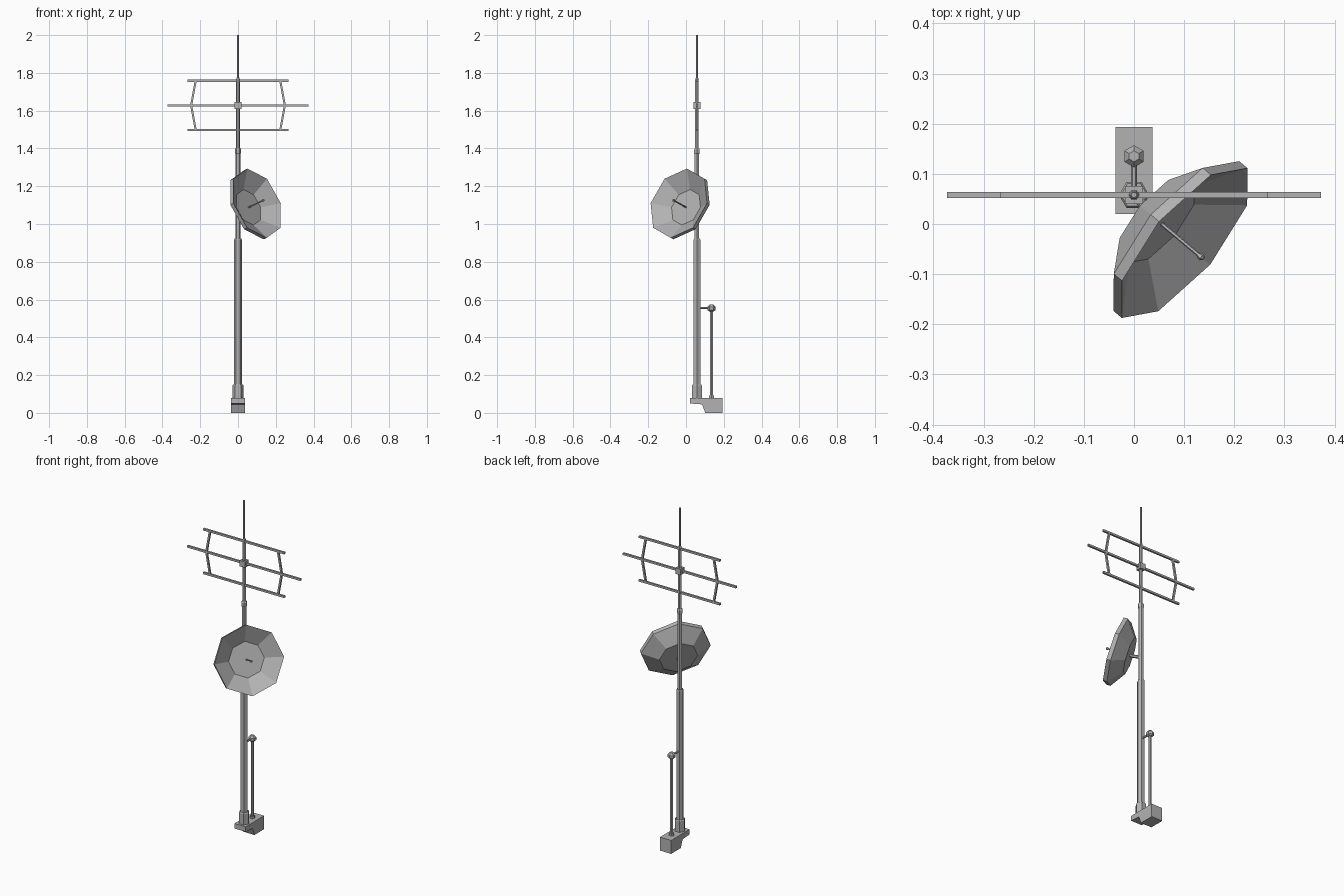
import bpy, bmesh, math
from mathutils import Vector, Matrix

cube = bpy.data.objects.get("Cube")
if cube:
    bpy.data.objects.remove(cube, do_unlink=True)

# Single painted-metal material
metal = bpy.data.materials.new("grey_metal")
metal.use_nodes = True
GREY = (0.45, 0.45, 0.45, 1)
metal.diffuse_color = GREY
metal.node_tree.nodes["Principled BSDF"].inputs["Base Color"].default_value = GREY


def finish(name, bm):
    bmesh.ops.recalc_face_normals(bm, faces=bm.faces)
    mesh = bpy.data.meshes.new(name)
    bm.to_mesh(mesh)
    bm.free()
    mesh.materials.append(metal)
    obj = bpy.data.objects.new(name, mesh)
    bpy.context.collection.objects.link(obj)
    return obj


def lathe(name, rings, matrix, sides=6, phase=0.0):
    """Capped, faceted solid from (height, radius) rings along local z."""
    bm = bmesh.new()
    loops = []
    for h, r in rings:
        angles = [phase + math.tau * i / sides for i in range(sides)]
        loops.append([bm.verts.new(matrix @ Vector((r * math.cos(a), r * math.sin(a), h)))
                      for a in angles])
    for lo, hi in zip(loops, loops[1:]):
        for i in range(sides):
            j = (i + 1) % sides
            bm.faces.new((lo[i], lo[j], hi[j], hi[i]))
    bm.faces.new(loops[0])
    bm.faces.new(loops[-1])
    return finish(name, bm)


def beam(name, a, b, radius, sides=6):
    a, b = Vector(a), Vector(b)
    d = b - a
    matrix = Matrix.Translation(a) @ d.to_track_quat('Z', 'Y').to_matrix().to_4x4()
    phase = math.pi / 4 if sides == 4 else 0
    return lathe(name, [(0, radius), (d.length, radius)], matrix, sides, phase)


MAST_Y, POST_Y = 0.058, 0.135
mast_at = Matrix.Translation((0, MAST_Y, 0))
post_at = Matrix.Translation((0, POST_Y, 0))

# Stepped base: thin tongue under the mast, deep block at the back
profile = [(0.02, 0.05), (0.085, 0.045), (0.102, 0), (0.193, 0), (0.193, 0.08), (0.02, 0.08)]
bm = bmesh.new()
face = bm.faces.new([bm.verts.new((-0.037, y, z)) for y, z in profile])
side = bmesh.ops.extrude_face_region(bm, geom=[face])
moved = [v for v in side["geom"] if isinstance(v, bmesh.types.BMVert)]
bmesh.ops.translate(bm, verts=moved, vec=(0.074, 0, 0))
finish("base", bm)

# Telescoping mast
lathe("mast_socket", [(0.07, 0.03), (0.145, 0.03), (0.15, 0.026)], mast_at)
lathe("mast_lower", [(0.14, 0.021), (0.915, 0.021), (0.922, 0.018)], mast_at)
lathe("mast_middle", [(0.92, 0.0135), (1.38, 0.0135)], mast_at)
lathe("mast_collar", [(1.37, 0.013), (1.375, 0.017), (1.395, 0.017), (1.402, 0.012)], mast_at)
lathe("mast_upper", [(1.40, 0.0105), (1.765, 0.0105), (1.775, 0.007)], mast_at)
lathe("mast_tip", [(1.77, 0.006), (2.0, 0.006)], mast_at)

# Service post behind the mast
lathe("post", [(0.08, 0.015), (0.093, 0.015), (0.093, 0.009), (0.55, 0.009)], post_at)
lathe("post_cap", [(0.538, 0.013), (0.545, 0.022), (0.561, 0.022), (0.573, 0.011)],
      post_at, phase=math.pi / 6)
beam("post_pipe", (0, MAST_Y, 0.555), (0, POST_Y, 0.555), 0.006)

# Aerial: three cross bars joined by bowed struts
BAR = 0.0083
for name, z, half in (("top_bar", 1.758, 0.267), ("middle_bar", 1.628, 0.373),
                      ("bottom_bar", 1.498, 0.267)):
    beam(name, (-half, MAST_Y, z), (half, MAST_Y, z), BAR, 4)
for s, label in ((1, "left"), (-1, "right")):
    elbow = (s * 0.248, MAST_Y, 1.628)
    for z, end in ((1.758, "upper"), (1.498, "lower")):
        beam(f"{label}_{end}_strut", elbow, (s * 0.224, MAST_Y, z), 0.0075, 4)
lathe("aerial_clamp", [(1.61, 0.025), (1.645, 0.025)], mast_at, 4, math.pi / 4)

# Octagonal dish, aimed to the left front and slightly up
azimuth, tilt = math.radians(-40), math.radians(20)
n = Vector((math.cos(tilt) * math.cos(azimuth), math.cos(tilt) * math.sin(azimuth),
            math.sin(tilt)))
u = Vector((0, 0, 1)).cross(n).normalized()
v = n.cross(u)
centre = Vector((0.101, -0.038, 1.11))
dish_at = Matrix.Translation(centre) @ Matrix((u, v, n)).transposed().to_4x4()
lathe("dish", [(-0.063, 0.1), (0, 0.195), (-0.023, 0.195), (-0.085, 0.107)], dish_at, 8)

# Feed rod with its tip, and the arm to the mast
lathe("feed_rod", [(-0.065, 0.004), (0.045, 0.004)], dish_at)
lathe("feed_tip", [(0.038, 0.004), (0.042, 0.007), (0.048, 0.007), (0.052, 0.003)], dish_at)
beam("dish_arm", (0, MAST_Y, 1.065), centre - n * 0.08, 0.009)
